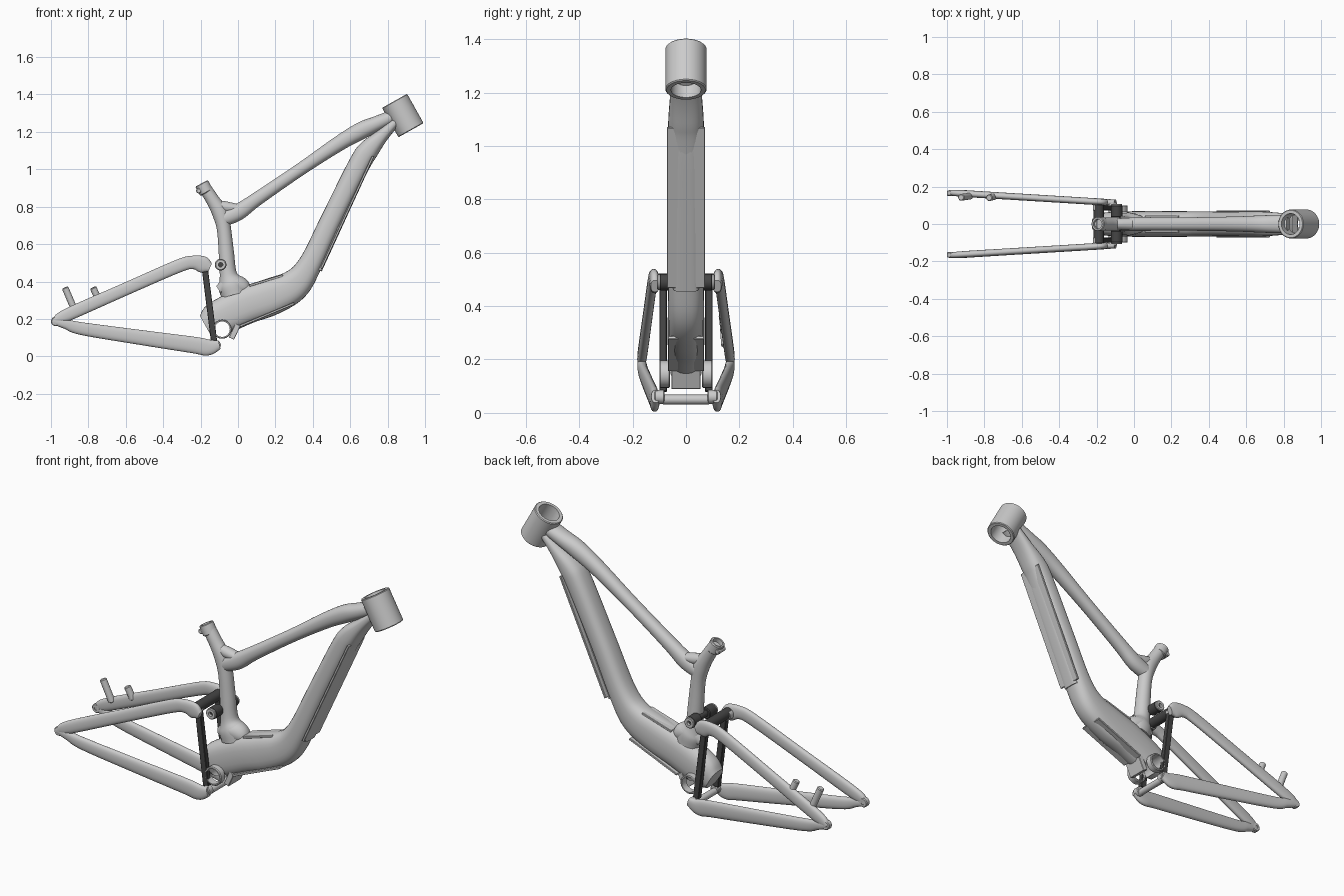
import bpy, bmesh, math
from mathutils import Vector, Matrix

if "Cube" in bpy.data.objects:
    bpy.data.objects.remove(bpy.data.objects["Cube"])

dark = bpy.data.materials.new("dark_metal")
dark.diffuse_color = (0.06, 0.06, 0.06, 1)
dark.use_nodes = True
dark.node_tree.nodes["Principled BSDF"].inputs["Base Color"].default_value = dark.diffuse_color


def finish(name, bm, mat=None, angle=35):
    bmesh.ops.recalc_face_normals(bm, faces=bm.faces)
    me = bpy.data.meshes.new(name)
    bm.to_mesh(me)
    bm.free()
    ob = bpy.data.objects.new(name, me)
    bpy.context.collection.objects.link(ob)
    if mat:
        me.materials.append(mat)
    shade(ob, angle)
    return ob


def shade(ob, angle=35):
    bpy.ops.object.select_all(action='DESELECT')
    bpy.context.view_layer.objects.active = ob
    ob.select_set(True)
    bpy.ops.object.shade_smooth_by_angle(angle=math.radians(angle))


def spline(pts, steps):
    """Catmull-Rom through tuples of any length."""
    v = [Vector(p) for p in pts]
    v = [v[0] * 2 - v[1]] + v + [v[-1] * 2 - v[-2]]
    out = []
    for i in range(1, len(v) - 2):
        a, b, c, d = v[i - 1:i + 3]
        for s in range(steps):
            t = s / steps
            out.append(0.5 * (2 * b + (c - a) * t + (2 * a - 5 * b + 4 * c - d) * t * t
                              + (3 * b - a - 3 * c + d) * t ** 3))
    return out + [v[-2]]


def sweep(name, pts, power=2.0, steps=6, sides=28, mat=None):
    """Tube through stations (x, y, z, in-plane radius, sideways radius)."""
    st = spline(pts, steps)
    pos = [Vector(s[:3]) for s in st]
    bm = bmesh.new()
    rings = []
    for i, s in enumerate(st):
        t = (pos[min(i + 1, len(pos) - 1)] - pos[max(i - 1, 0)]).normalized()
        side = Vector((0, 1, 0))
        side = (side - t * side.dot(t)).normalized()
        up = t.cross(side)
        ring = []
        for k in range(sides):
            a = 2 * math.pi * k / sides
            c, q = math.cos(a), math.sin(a)
            c = math.copysign(abs(c) ** (2 / power), c)
            q = math.copysign(abs(q) ** (2 / power), q)
            ring.append(bm.verts.new(pos[i] + up * c * s[3] + side * q * s[4]))
        rings.append(ring)
    for r0, r1 in zip(rings, rings[1:]):
        for k in range(sides):
            j = (k + 1) % sides
            bm.faces.new((r0[k], r0[j], r1[j], r1[k]))
    bm.faces.new(rings[0])
    bm.faces.new(rings[-1])
    return finish(name, bm, mat)


def pipe(name, a, b, ro, ri=0.0, mat=None, sides=32):
    """Cylinder from a to b, hollow when ri is set, with a small edge bevel."""
    a, b = Vector(a), Vector(b)
    h = (b - a).length
    e = min(0.004, h / 4, ro / 4)
    prof = [(ri, 0), (ro - e, 0), (ro, e), (ro, h - e), (ro - e, h), (ri, h)]
    rot = (b - a).to_track_quat('Z', 'Y').to_matrix().to_4x4()
    bm = bmesh.new()
    vs = [bm.verts.new((r, 0, z)) for r, z in prof]
    n = len(vs)
    es = [bm.edges.new((vs[i], vs[(i + 1) % n])) for i in range(n if ri else n - 1)]
    bmesh.ops.spin(bm, geom=vs + es, cent=(0, 0, 0), axis=(0, 0, 1),
                   angle=2 * math.pi, steps=sides)
    bmesh.ops.remove_doubles(bm, verts=bm.verts, dist=1e-5)
    bmesh.ops.transform(bm, matrix=Matrix.Translation(a) @ rot, verts=bm.verts)
    return finish(name, bm, mat)


def plate(name, p0, p1, y, half_w, thick, mat=None):
    """Flat bar between two (x, z) points, centred on y."""
    d = Vector((p1[0] - p0[0], 0, p1[1] - p0[1]))
    mid = Vector(((p0[0] + p1[0]) / 2, y, (p0[1] + p1[1]) / 2))
    rot = Matrix.Rotation(-math.atan2(d.z, d.x), 4, 'Y')
    bm = bmesh.new()
    bmesh.ops.create_cube(bm, size=1)
    bmesh.ops.transform(bm, verts=bm.verts, matrix=Matrix.Translation(mid) @ rot
                        @ Matrix.Diagonal((d.length, half_w * 2, thick, 1)))
    bmesh.ops.bevel(bm, geom=bm.edges[:], offset=0.002, segments=1, affect='EDGES')
    return finish(name, bm, mat)


# Head tube
pipe("head_tube", (0.837, 0, 1.366), (0.925, 0, 1.209), 0.077, 0.056, sides=48)

# Top tube
sweep("top_tube", [(-0.09, 0, 0.73, .04, .036), (0.0, 0, 0.77, .044, .038), (0.1, 0, 0.84, .037, .036),
                   (0.33, 0, 0.997, .034, .036), (0.54, 0, 1.138, .041, .04), (0.66, 0, 1.207, .046, .045),
                   (0.74, 0, 1.243, .041, .048), (0.83, 0, 1.283, .036, .05)], 2.2)

# Down tube with motor housing at the bottom
down = sweep("down_tube", [(0.86, 0, 1.27, .022, .055), (0.775, 0, 1.185, .035, .06), (0.70, 0, 1.105, .055, .066),
                           (0.645, 0, 1.02, .058, .067), (0.50, 0, 0.73, .058, .066), (0.385, 0, 0.49, .064, .067),
                           (0.30, 0, 0.38, .085, .068), (0.18, 0, 0.32, .099, .069), (0.05, 0, 0.275, .1, .069),
                           (-0.06, 0, 0.225, .098, .067), (-0.13, 0, 0.19, .09, .064), (-0.175, 0, 0.165, .06, .056)],
             2.6)
bb = (-0.085, 0.145)
hole = pipe("crank_hole_cutter", (bb[0], -0.3, bb[1]), (bb[0], 0.3, bb[1]), 0.042)
hole.hide_render = True
mod = down.modifiers.new("crank_hole", 'BOOLEAN')
mod.object = hole
mod.operation = 'DIFFERENCE'
mod.solver = 'EXACT'
bpy.context.view_layer.objects.active = down
bpy.ops.object.modifier_apply(modifier="crank_hole")
bpy.data.objects.remove(hole)
shade(down)

# Battery cover under the down tube, and motor skid plate
plate("battery_cover", (0.722, 1.07), (0.445, 0.47), 0, 0.071, 0.012)
sweep("battery_cover_ridge", [(0.705, 0, 1.06, .004, .012), (0.695, 0, 1.03, .014, .04),
                              (0.575, 0, 0.77, .016, .046), (0.435, 0, 0.46, .014, .046)], 3)
plate("skid_plate", (0.30, 0.283), (0.01, 0.162), 0, 0.068, 0.012)
plate("motor_top_plate", (0.24, 0.432), (0.06, 0.378), 0, 0.045, 0.012)
plate("motor_lower_bracket", (0.0, 0.17), (-0.035, 0.095), 0, 0.055, 0.03)

# Seat tube, its base flare and the clamp
sweep("seat_tube", [(-0.02, 0, 0.33, .07, .06), (-0.035, 0, 0.385, .072, .06), (-0.052, 0, 0.44, .046, .045),
                    (-0.062, 0, 0.55, .041, .04), (-0.075, 0, 0.68, .038, .038), (-0.095, 0, 0.765, .043, .038),
                    (-0.135, 0, 0.835, .036, .035), (-0.18, 0, 0.905, .033, .034)])
sweep("seat_tube_base", [(-0.10, 0, 0.35, .03, .03), (-0.04, 0, 0.385, .05, .058), (0.02, 0, 0.37, .05, .05),
                         (0.06, 0, 0.35, .02, .03)])
pipe("seat_clamp", (-0.168, 0, 0.875), (-0.195, 0, 0.925), 0.038, 0.026)
pipe("seat_clamp_bolt", (-0.21, -0.03, 0.885), (-0.21, 0.03, 0.885), 0.014)
sweep("seat_gusset", [(-0.135, 0, 0.825, .015, .02), (-0.075, 0, 0.80, .03, .03), (0.01, 0, 0.79, .022, .03)])

# Rear triangle, both sides
for s, tag in ((-1, "right"), (1, "left")):
    sweep(f"seat_stay_{tag}", [(-0.985, s * .168, 0.186, .018, .014), (-0.91, s * .163, 0.223, .034, .018),
                               (-0.6, s * .144, 0.36, .034, .018), (-0.32, s * .127, 0.482, .035, .018),
                               (-0.24, s * .122, 0.502, .036, .018), (-0.185, s * .118, 0.49, .044, .018),
                               (-0.15, s * .116, 0.475, .024, .016)], 2.4)
    sweep(f"chain_stay_{tag}", [(-0.985, s * .168, 0.188, .018, .014), (-0.92, s * .164, 0.172, .026, .018),
                                (-0.83, s * .158, 0.147, .034, .018), (-0.5, s * .138, 0.098, .04, .018),
                                (-0.24, s * .122, 0.061, .044, .018), (-0.16, s * .117, 0.048, .043, .018),
                                (-0.10, s * .114, 0.062, .024, .016)], 2.4)
    pipe(f"dropout_{tag}", (-0.975, s * .15, 0.187), (-0.975, s * .18, 0.187), 0.025, 0.01)
    plate(f"link_{tag}", (-0.18, 0.49), (-0.128, 0.08), s * .086, 0.014, 0.033, dark)
    pipe(f"upper_pivot_{tag}", (-0.19, s * .07, 0.49), (-0.19, s * .125, 0.49), 0.03)
    pipe(f"rocker_pivot_{tag}", (-0.093, s * .035, 0.49), (-0.093, s * .1, 0.49), 0.031, 0.014, dark)
    pipe(f"rocker_bolt_{tag}", (-0.093, s * .095, 0.49), (-0.093, s * .108, 0.49), 0.029, 0.012)
    pipe(f"crank_ring_{tag}", (bb[0], s * .06, bb[1]), (bb[0], s * .1, bb[1]), 0.051, 0.041)
    pipe(f"lower_pivot_{tag}", (-0.118, s * .08, 0.06), (-0.118, s * .118, 0.06), 0.026)

# Cross shafts
pipe("link_cross_tube", (-0.188, -0.105, 0.495), (-0.188, 0.105, 0.495), 0.028, 0, dark)
pipe("rocker_shaft", (-0.093, -0.08, 0.49), (-0.093, 0.08, 0.49), 0.018, 0, dark)
pipe("lower_shaft", (-0.118, -0.09, 0.05), (-0.118, 0.09, 0.05), 0.018)

# Brake mounts on the left seat stay
pipe("brake_mount_rear", (-0.875, .15, 0.25), (-0.925, .142, 0.368), 0.018)
pipe("brake_mount_front", (-0.745, .148, 0.30), (-0.775, .14, 0.368), 0.018)
